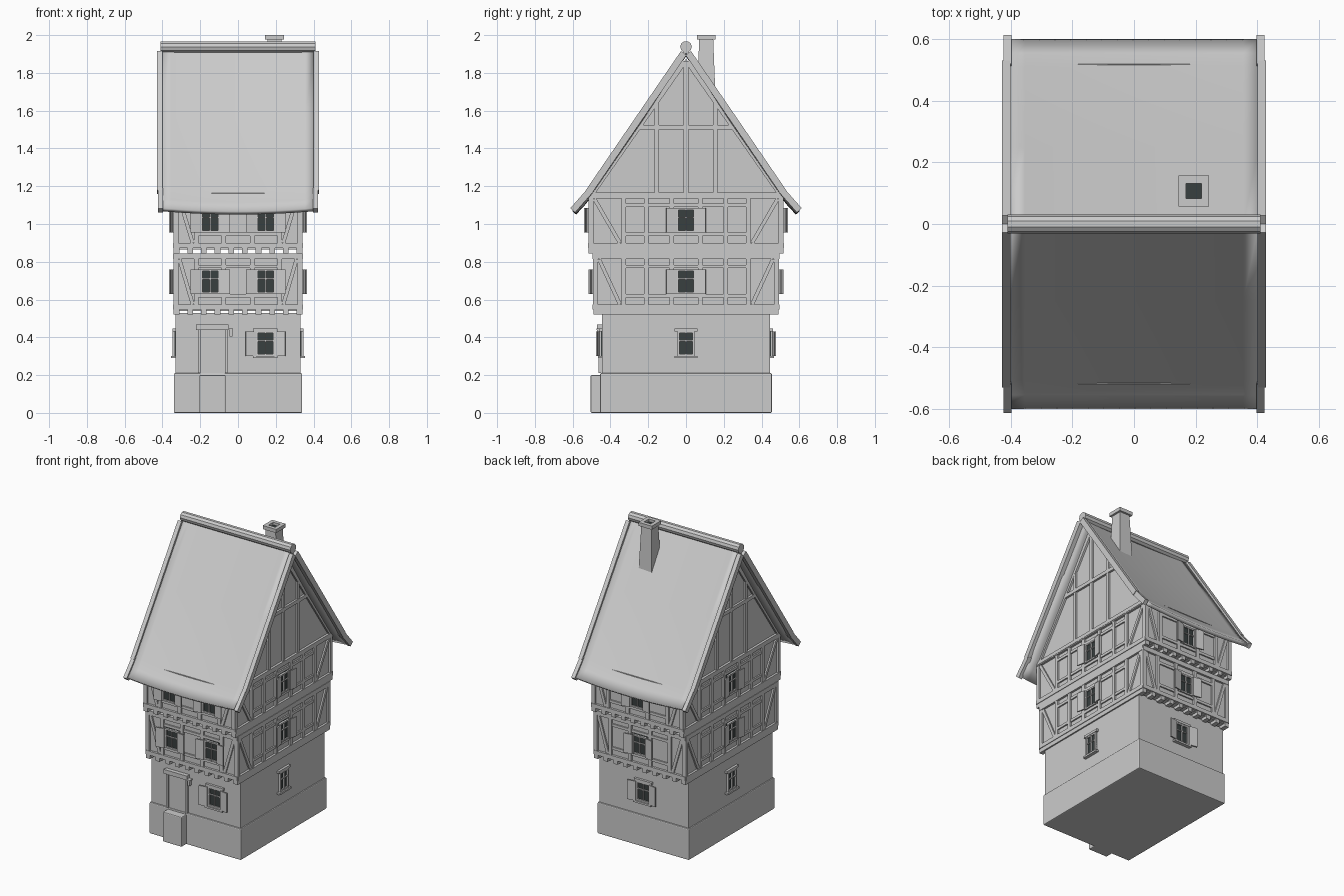
import bpy, bmesh
from math import radians, atan2, hypot, sqrt
from mathutils import Matrix, Vector

if "Cube" in bpy.data.objects:
    bpy.data.objects.remove(bpy.data.objects["Cube"])

parts = {}
# Rotations that carry a wall facing +x to each side of the house
RIGHT, BACK, LEFT, FRONT = [radians(a) for a in (0, 90, 180, -90)]


def part(name):
    return parts.setdefault(name, bmesh.new())


def box(name, x0, x1, y0, y1, z0, z1, m=Matrix()):
    t = Matrix.Translation(((x0 + x1) / 2, (y0 + y1) / 2, (z0 + z1) / 2))
    s = Matrix.Diagonal((x1 - x0, y1 - y0, z1 - z0, 1))
    bmesh.ops.create_cube(part(name), size=1, matrix=m @ t @ s)


def wall_box(name, side, u0, u1, z0, z1, d0, d1):
    """Box on a wall: u along the wall, d outward."""
    box(name, d0, d1, u0, u1, z0, z1, Matrix.Rotation(side, 4, 'Z'))


def beam(name, side, a, b, w, d0, d1):
    """Straight timber on a wall between two (u, z) points."""
    (u0, z0), (u1, z1) = a, b
    h = hypot(u1 - u0, z1 - z0) / 2
    m = (Matrix.Rotation(side, 4, 'Z')
         @ Matrix.Translation((0, (u0 + u1) / 2, (z0 + z1) / 2))
         @ Matrix.Rotation(atan2(z1 - z0, u1 - u0), 4, 'X'))
    box(name, d0, d1, -h, h, -w / 2, w / 2, m)


def window(side, u, z, d, w=0.10, shutters=True, ledges=False):
    h, f = 0.065, 0.01
    a, b = u - w / 2, u + w / 2
    wall_box("window_glass", side, a, b, z - h, z + h, d - 0.01, d + 0.004)
    for s in (a, b - f, u - 0.003):
        ww = f if s != u - 0.003 else 0.006
        wall_box("window_frames", side, s, s + ww, z - h, z + h, d, d + 0.014)
    for s, ww in ((z - h, f), (z + h - f, f), (z + 0.012, 0.006)):
        wall_box("window_frames", side, a, b, s, s + ww, d, d + 0.013)
    if ledges:
        wall_box("window_ledges", side, a - 0.015, b + 0.015, z - h - 0.012, z - h, d, d + 0.022)
        wall_box("window_ledges", side, a - 0.015, b + 0.015, z + h, z + h + 0.016, d, d + 0.016)
    if shutters:
        for sg, edge in ((-1, a), (1, b)):
            m = (Matrix.Rotation(side, 4, 'Z') @ Matrix.Translation((d + 0.014, edge, z))
                 @ Matrix.Rotation(-sg * radians(10), 4, 'Z'))
            y0, y1 = sorted((0, sg * 0.056))
            box("shutters", 0, 0.008, y0, y1, -h, h, m)


# Stone plinth, door step and ground floor
box("plinth", -.34, .34, -.455, .455, 0, .21)
box("door_step", -.205, -.065, -.505, -.44, 0, .2)
box("ground_floor", -.332, .332, -.445, .445, .2, .53)

# Jettied upper storeys: (bottom, top, half depth of wall)
for low, top, dep in ((.52, .845, .48), (.845, 1.165, .505)):
    box("upper_walls", -.33, .33, -dep, dep, low + .02, top)
    for i in range(10):
        x = -.326 + i * .652 / 9
        box("joists", x - .015, x + .015, -dep - .01, dep + .01, low, low + .03)
    sill, head = low + .04, top - .017
    for side, half, d, posts in (
            (FRONT, .34, dep, (.075, .22)), (BACK, .34, dep, (.075, .22)),
            (RIGHT, dep + .01, .33, (.075, .21, .33)), (LEFT, dep + .01, .33, (.075, .21, .33))):
        o = d + .012
        # sill and head plates
        wall_box("timber_frame", side, -half, half, low + .027, low + .054, d - .01, o + .003)
        wall_box("timber_frame", side, -half, half, top - .03, top, d - .01, o + .002)
        for s in (-1, 1):
            # corner posts, studs, corner braces
            beam("timber_frame", side, (s * (half - .012), sill), (s * (half - .012), head), .026, d - .01, o)
            for p in posts:
                beam("timber_frame", side, (s * p, sill), (s * p, head), .024, d - .01, o)
            beam("timber_frame", side, (s * (half - .03), head - .015),
                 (s * (posts[-1] + .02), sill + .015), .02, d - .01, o - .002)
        # rails
        for z in (low + .1, low + .255):
            wall_box("timber_frame", side, -posts[-1], posts[-1], z - .009, z + .009, d - .01, o - .003)
    zw = low + .175
    for u in (-.147, .147):
        window(FRONT, u, zw, dep + .004)
    for side, d in ((BACK, dep + .004), (RIGHT, .334), (LEFT, .334)):
        window(side, 0, zw, d)

# Ground floor windows
window(FRONT, .145, .367, .445, ledges=True)
window(BACK, 0, .367, .445, ledges=True)
window(RIGHT, 0, .367, .332, w=.09, shutters=False, ledges=True)
window(LEFT, 0, .367, .332, w=.09, shutters=False, ledges=True)

# Door with frame, lintel and a wall lantern
wall_box("door", FRONT, -.2, -.068, .2, .44, .44, .45)
for u in (-.212, -.07):
    wall_box("door_frame", FRONT, u, u + .014, .21, .445, .44, .462)
wall_box("door_frame", FRONT, -.222, -.05, .44, .468, .44, .472)
wall_box("lantern", FRONT, -.046, -.03, .405, .44, .452, .47)
wall_box("lantern", FRONT, -.05, -.026, .438, .446, .44, .474)

# Gable infill
bm = part("gable_wall")
ends = [[bm.verts.new((x, y, z)) for y, z in ((-.5, 1.15), (.5, 1.15), (0, 1.875))] for x in (-.33, .33)]
bm.faces.new(ends[0][::-1])
bm.faces.new(ends[1])
for i in range(3):
    j = (i + 1) % 3
    bm.faces.new((ends[0][i], ends[0][j], ends[1][j], ends[1][i]))

# Gable timbers and bargeboards
for side in (RIGHT, LEFT):
    wall_box("gable_timbers", side, -.51, .51, 1.142, 1.166, .32, .346)
    wall_box("gable_timbers", side, -.25, .25, 1.5, 1.524, .32, .344)
    beam("gable_timbers", side, (0, 1.16), (0, 1.86), .024, .32, .342)
    for s in (-1, 1):
        beam("gable_timbers", side, (s * .155, 1.16), (s * .155, 1.645), .022, .32, .342)
        beam("gable_timbers", side, (s * .01, 1.86), (s * .5, 1.16), .03, .32, .343)
        beam("bargeboards", side, (s * .012, 1.905), (s * .515, 1.17), .036, .4, .428)
        beam("bargeboards", side, (s * .505, 1.18), (s * .6, 1.072), .034, .398, .424)

# Saddle-sagging roof with flared eaves
profile = [(-.6, 1.085), (-.555, 1.133), (-.51, 1.19), (-.25, 1.567), (0, 1.93),
           (.25, 1.567), (.51, 1.19), (.555, 1.133), (.6, 1.085)]
bm = part("roof")
N = 16
cols = []
for i in range(N + 1):
    t = 2 * i / N - 1
    cols.append([bm.verts.new((.405 * t, y, z - .018 * (1 - t * t))) for y, z in profile])
for a, b in zip(cols, cols[1:]):
    for j in range(len(profile) - 1):
        bm.faces.new((a[j], b[j], b[j + 1], a[j + 1]))

# Ridge pole
bmesh.ops.create_cone(part("ridge_pole"), cap_ends=True, segments=10, radius1=.031, radius2=.031, depth=.82,
                      matrix=Matrix.Translation((0, 0, 1.938)) @ Matrix.Rotation(radians(90), 4, 'Y'))

# Tapered chimney with hollow cap
cx, cy = .194, .107
bmesh.ops.create_cone(part("chimney"), cap_ends=True, segments=4, radius1=.05 * sqrt(2), radius2=.037 * sqrt(2),
                      depth=.33, matrix=Matrix.Translation((cx, cy, 1.815)) @ Matrix.Rotation(radians(45), 4, 'Z'))
for k in range(4):
    m = Matrix.Translation((cx, cy, 0)) @ Matrix.Rotation(radians(90 * k), 4, 'Z')
    box("chimney_cap", .025, .05, -.05, .025, 1.976, 2.0, m)
box("flue", cx - .026, cx + .026, cy - .026, cy + .026, 1.97, 1.983)

# Turn every part into an object
dark = bpy.data.materials.new("dark_glass")
dark.diffuse_color = (.04, .05, .05, 1)
dark.use_nodes = True
dark.node_tree.nodes["Principled BSDF"].inputs["Base Color"].default_value = dark.diffuse_color
for name, bm in parts.items():
    bmesh.ops.recalc_face_normals(bm, faces=bm.faces)
    if name == "roof" and sum(f.normal.z for f in bm.faces) < 0:
        bmesh.ops.reverse_faces(bm, faces=bm.faces)
    me = bpy.data.meshes.new(name)
    bm.to_mesh(me)
    bm.free()
    ob = bpy.data.objects.new(name, me)
    bpy.context.collection.objects.link(ob)
    if name in ("window_glass", "flue"):
        me.materials.append(dark)
    if name in ("plinth", "door_step"):
        mod = ob.modifiers.new("soft_edges", 'BEVEL')
        mod.width, mod.segments = .006, 2
    if name == "roof":
        mod = ob.modifiers.new("thickness", 'SOLIDIFY')
        mod.thickness, mod.offset = .025, -1
        bpy.context.view_layer.objects.active = ob
        ob.select_set(True)
        bpy.ops.object.shade_smooth_by_angle(angle=radians(30))
        ob.select_set(False)
